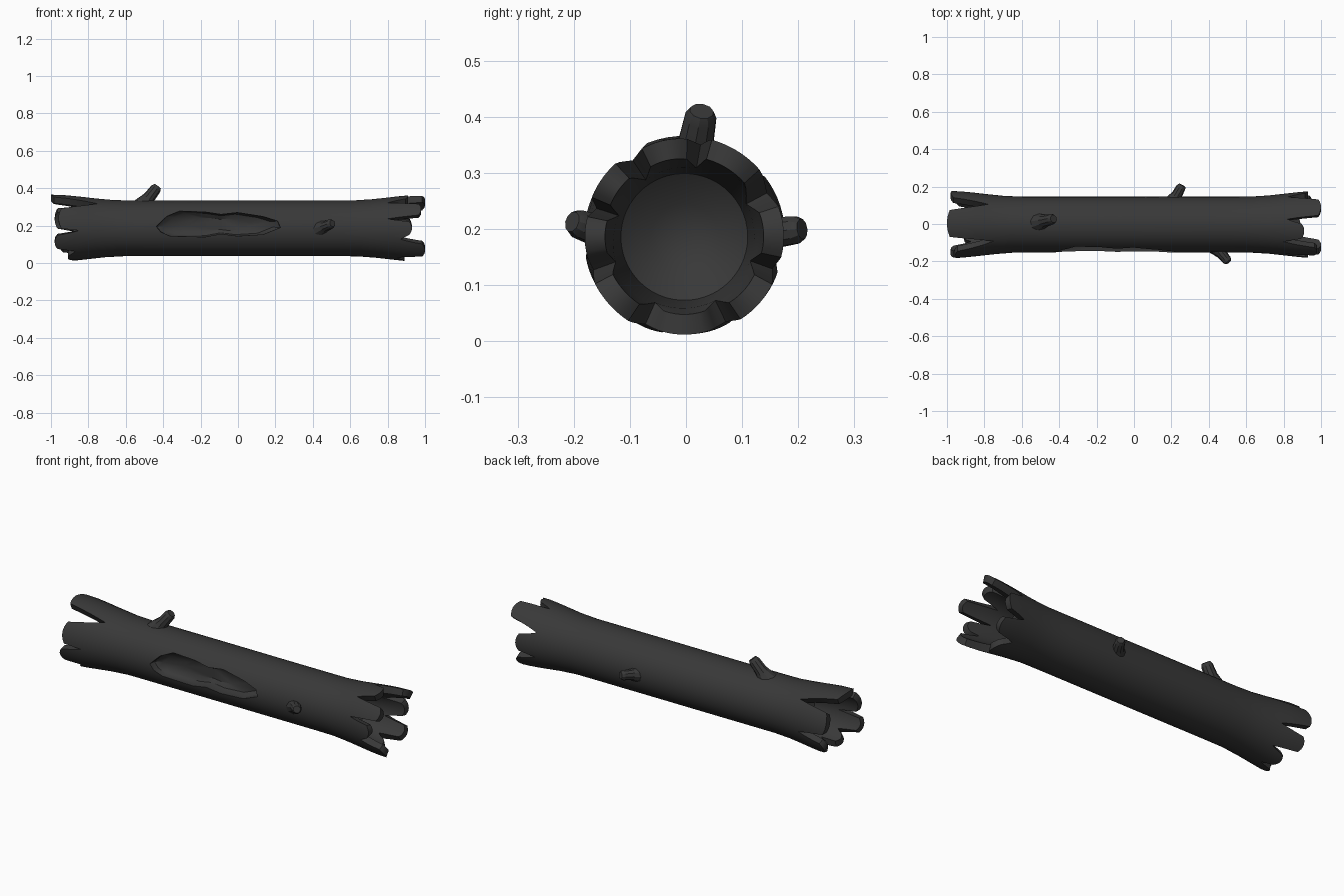
import bpy, bmesh, math
from mathutils import Vector

if "Cube" in bpy.data.objects:
    bpy.data.objects.remove(bpy.data.objects["Cube"])

CY, CZ = -0.003, 0.186
ROWS, STEPS = 16, 3
mat = bpy.data.materials.new("dark_bark")
mat.diffuse_color = (0.04, 0.04, 0.04, 1)
mat.use_nodes = True
mat.node_tree.nodes["Principled BSDF"].inputs["Base Color"].default_value = mat.diffuse_color

# splintered ends: (notch angle, notch x, tip centre angle, tip x)
RIGHT = [(-20, .82, 3, .93), (28, .82, 58, 1.0), (80, .82, 102, .91), (124, .80, 145, .98),
         (162, .80, 180, .93), (200, .87, 222, 1.0), (246, .85, 270, .89), (296, .83, 318, .95)]
LEFT = [(-12, .80, 18, .98), (48, .78, 88, 1.0), (124, .75, 162, .96), (184, .85, 205, .98),
        (226, .87, 245, .91), (264, .82, 285, .89), (306, .80, 326, .95)]
N = len(RIGHT) * len(LEFT)


def radius(x):
    t = min(max((abs(x) - 0.6) / 0.4, 0), 1)
    return 0.149 + 0.031 * t * t * (3 - 2 * t)


def point(x, deg, r):
    a = math.radians(deg)
    return Vector((x, CY + r * math.cos(a), CZ + r * math.sin(a)))


def lerp(a, b, t):
    return a + (b - a) * t


def notch_ring(spikes):
    m, out = N // len(spikes), []
    for k, s in enumerate(spikes):
        n = spikes[(k + 1) % len(spikes)]
        end = n[0] + (360 if k == len(spikes) - 1 else 0)
        out += [(lerp(s[0], end, j / m), lerp(s[1], n[1], j / m)) for j in range(m)]
    return out


def finish(ob):
    ob.data.materials.append(mat)
    bpy.ops.object.select_all(action='DESELECT')
    ob.select_set(True)
    bpy.context.view_layer.objects.active = ob
    bpy.ops.object.shade_smooth_by_angle(angle=math.radians(32))


def make_object(name, bm):
    bmesh.ops.recalc_face_normals(bm, faces=bm.faces)
    me = bpy.data.meshes.new(name)
    bm.to_mesh(me)
    bm.free()
    ob = bpy.data.objects.new(name, me)
    bpy.context.collection.objects.link(ob)
    return ob


def bridge(bm, a, b, closed=True):
    n = len(a)
    for i in range(n if closed else n - 1):
        j = (i + 1) % n
        bm.faces.new((a[i], a[j], b[j], b[i]))


def splinters(bm, ring, info, spikes, sign):
    m = N // len(spikes)
    inner = [bm.verts.new(point(sign * x, a, radius(x) - 0.042)) for a, x in info]
    # dished hollow closing the end
    floor = [bm.verts.new(point(sign * 0.71, a, 0.113)) for a, x in info]
    bridge(bm, inner, floor)
    mid = [bm.verts.new(point(sign * 0.67, a, 0.06)) for a, x in info]
    bridge(bm, floor, mid)
    hub = bm.verts.new(point(sign * 0.655, 0, 0))
    for i in range(N):
        bm.faces.new((mid[i], mid[(i + 1) % N], hub))
    # tapering splinters
    for k, (_, _, centre, tip) in enumerate(spikes):
        ids = [(k * m + j) % N for j in range(m + 1)]
        base = [info[i] for i in ids]
        if k == len(spikes) - 1:
            base[-1] = (base[-1][0] + 360, base[-1][1])
        half = (base[-1][0] - base[0][0]) * 0.31
        po, pi = [ring[i] for i in ids], [inner[i] for i in ids]
        for s in range(1, STEPS + 1):
            t = s / STEPS
            o, n = [], []
            for j, (a, x) in enumerate(base):
                u = j / m * 2 - 1
                ang = lerp(a, centre + half * u, t ** 0.8)
                xx = lerp(x, tip - 0.015 * u * u, t)
                r = radius(xx)
                o.append(bm.verts.new(point(sign * xx, ang, r)))
                n.append(bm.verts.new(point(sign * xx, ang, r - lerp(.042, .036, t))))
            bridge(bm, po, o, False)
            bridge(bm, pi, n, False)
            for e in (0, -1):
                bm.faces.new((po[e], o[e], n[e], pi[e]))
            po, pi = o, n
        bridge(bm, po, pi, False)


# trunk
bm = bmesh.new()
li, ri = notch_ring(LEFT), notch_ring(RIGHT)
rings = []
for r in range(ROWS + 1):
    t = r / ROWS
    row = []
    for (la, lx), (ra, rx) in zip(li, ri):
        x = lerp(-lx, rx, t)
        row.append(bm.verts.new(point(x, lerp(la, ra, t), radius(x))))
    rings.append(row)
for a, b in zip(rings, rings[1:]):
    bridge(bm, a, b)
splinters(bm, rings[0], li, LEFT, -1)
splinters(bm, rings[-1], ri, RIGHT, 1)
trunk = make_object("log_trunk", bm)

# cutter for the rotted hollow in the front
OUTLINE = [(-.445, .195), (-.39, .25), (-.32, .28), (-.18, .275), (-.09, .262), (0, .272),
           (.14, .25), (.22, .225), (.235, .19), (.14, .152), (0, .143), (-.09, .155),
           (-.18, .138), (-.37, .143), (-.42, .165)]
bm = bmesh.new()
prev = None
for y, s in ((-.3, 1), (-.115, .97), (-.095, .85), (-.08, .5)):
    loop = [bm.verts.new((-.1 + (x + .1) * s, y, .205 + (z - .205) * s)) for x, z in OUTLINE]
    if prev:
        bridge(bm, prev, loop)
    else:
        bm.faces.new(loop)
    prev = loop
bm.faces.new(prev)
cutter = make_object("hollow_cutter", bm)
mod = trunk.modifiers.new("hollow", 'BOOLEAN')
mod.operation, mod.solver, mod.object = 'DIFFERENCE', 'EXACT', cutter
bpy.context.view_layer.objects.active = trunk
bpy.ops.object.modifier_apply(modifier=mod.name)
bpy.data.objects.remove(cutter)
finish(trunk)


# broken branch stubs
def stub(name, base, tip, r):
    base, tip = Vector(base), Vector(tip)
    d = tip - base
    q = d.to_track_quat('Z', 'Y')
    bm = bmesh.new()
    prev = None
    for t, s in ((-.25, 1.7), (.1, 1.3), (.35, 1.05), (.85, .95), (1, .7)):
        loop = [bm.verts.new(base + d * t + q @ Vector((r * s * math.cos(a), r * s * math.sin(a), 0)))
                for a in (i * math.tau / 10 for i in range(10))]
        if prev:
            bridge(bm, prev, loop)
        else:
            bm.faces.new(loop)
        prev = loop
    bm.faces.new(prev)
    finish(make_object(name, bm))


stub("top_branch_stub", (-.495, .012, .325), (-.43, .028, .41), .031)
stub("front_branch_stub", (.45, -.138, .19), (.505, -.203, .213), .027)
stub("back_branch_stub", (.215, .132, .19), (.258, .207, .2), .027)
